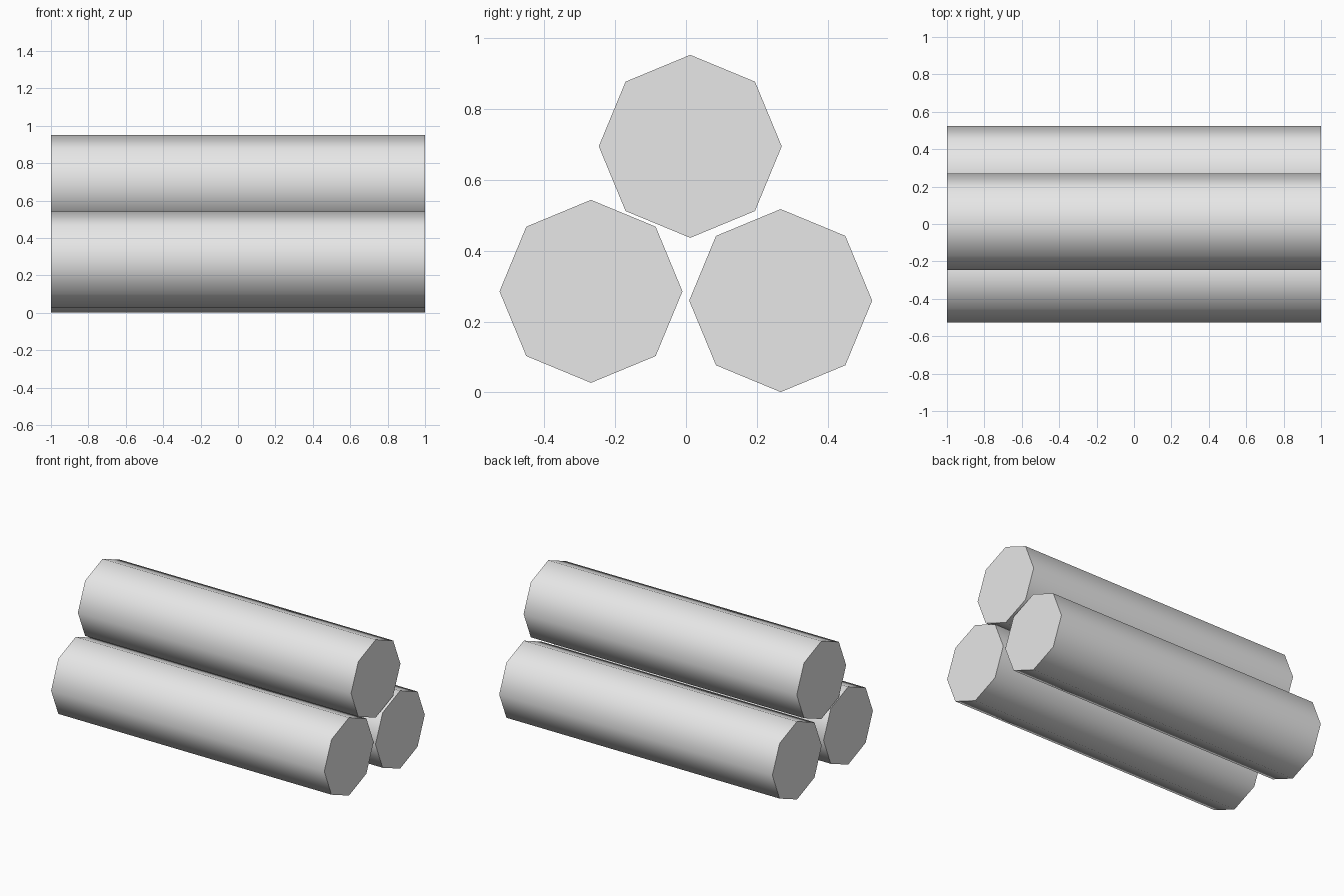
import bpy
import math

# Remove the default cube
cube = bpy.data.objects.get("Cube")
if cube:
    bpy.data.objects.remove(cube, do_unlink=True)

# Plain grey material
GREY = (0.8, 0.8, 0.8, 1.0)
grey = bpy.data.materials.new("plain_grey")
grey.use_nodes = True
grey.diffuse_color = GREY
grey.node_tree.nodes["Principled BSDF"].inputs["Base Color"].default_value = GREY


def add_log(name, y, z):
    """Eight-sided log lying along x, smooth around its side with flat ends."""
    bpy.ops.mesh.primitive_cylinder_add(
        vertices=8, radius=0.258, depth=2.0,
        location=(0, y, z), rotation=(0, math.pi / 2, 0))
    log = bpy.context.object
    log.name = name
    log.data.materials.append(grey)
    bpy.ops.object.shade_smooth_by_angle(angle=math.radians(60))


# Stack of three logs
add_log("front_log", -0.268, 0.285)
add_log("back_log", 0.267, 0.259)
add_log("top_log", 0.012, 0.694)
